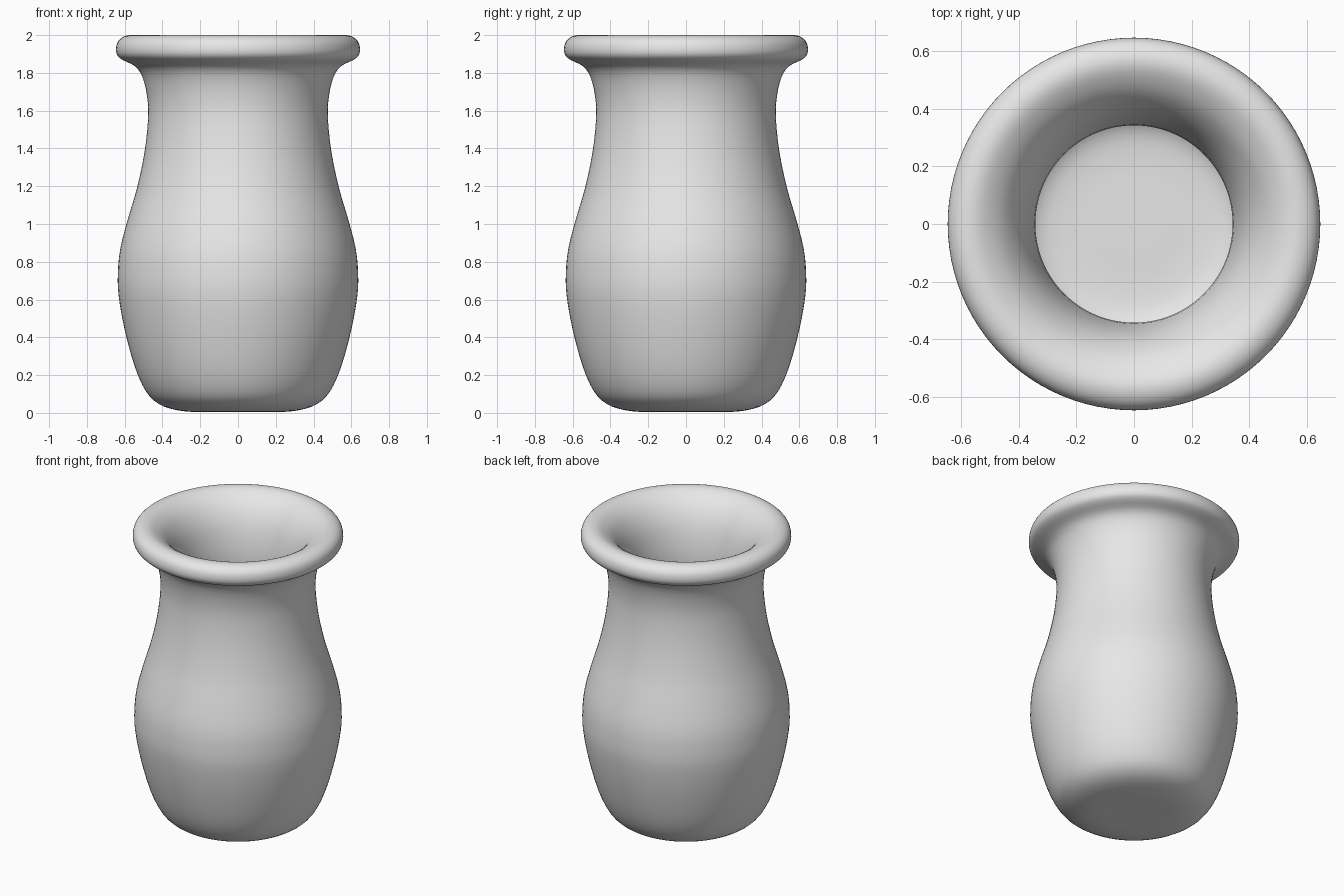
import bpy, math
from mathutils import Vector

if "Cube" in bpy.data.objects:
    bpy.data.objects.remove(bpy.data.objects["Cube"])

# Wall profile (radius, height): base centre -> outside -> lip -> inside -> floor centre
PROFILE = [(0, 0.005), (0.15, 0.005), (0.25, 0.006), (0.34, 0.018), (0.42, 0.048), (0.485, 0.11),
           (0.545, 0.24), (0.60, 0.44), (0.632, 0.62), (0.636, 0.74), (0.623, 0.87),
           (0.585, 1.02), (0.535, 1.19), (0.495, 1.38), (0.476, 1.56), (0.482, 1.68),
           (0.507, 1.78), (0.545, 1.835), (0.61, 1.868), (0.638, 1.892), (0.646, 1.925),
           (0.636, 1.965), (0.605, 1.992), (0.56, 2.0), (0.51, 1.982), (0.45, 1.935),
           (0.395, 1.85), (0.36, 1.74), (0.342, 1.60), (0.352, 1.42), (0.392, 1.20),
           (0.45, 1.00), (0.492, 0.84), (0.504, 0.70), (0.478, 0.48), (0.43, 0.30),
           (0.385, 0.20), (0.32, 0.148), (0.22, 0.134), (0.12, 0.134), (0, 0.134)]
SIDES, STEPS = 96, 3


def smooth_curve(points, steps):
    """Catmull-Rom curve through the points."""
    p = [Vector(q) for q in points]
    p = [2 * p[0] - p[1]] + p + [2 * p[-1] - p[-2]]
    out = []
    for a, b, c, d in zip(p, p[1:], p[2:], p[3:]):
        for i in range(steps):
            t = i / steps
            out.append(0.5 * (2 * b + (c - a) * t + (2 * a - 5 * b + 4 * c - d) * t * t
                              + (3 * b - a - 3 * c + d) * t ** 3))
    return out + [p[-2]]


def lathe(name, points, sides):
    """Revolve a profile that starts and ends on the z axis."""
    verts = [(0, 0, points[0].y)]
    for p in points[1:-1]:
        for k in range(sides):
            a = 2 * math.pi * k / sides
            verts.append((p.x * math.cos(a), p.x * math.sin(a), p.y))
    verts.append((0, 0, points[-1].y))
    rings, last = len(points) - 2, len(verts) - 1
    faces = []
    for k in range(sides):
        n = (k + 1) % sides
        faces.append((0, 1 + n, 1 + k))
        for r in range(rings - 1):
            lo, hi = 1 + r * sides, 1 + (r + 1) * sides
            faces.append((lo + k, lo + n, hi + n, hi + k))
        top = 1 + (rings - 1) * sides
        faces.append((top + k, top + n, last))
    mesh = bpy.data.meshes.new(name)
    mesh.from_pydata(verts, [], faces)
    mesh.polygons.foreach_set("use_smooth", [True] * len(faces))
    mesh.update()
    obj = bpy.data.objects.new(name, mesh)
    bpy.context.collection.objects.link(obj)
    return obj


# Vase body, one continuous thick wall
vase = lathe("vase", smooth_curve(PROFILE, STEPS), SIDES)
grey = bpy.data.materials.new("light grey")
grey.diffuse_color = (0.8, 0.8, 0.8, 1)
grey.use_nodes = True
grey.node_tree.nodes["Principled BSDF"].inputs["Base Color"].default_value = grey.diffuse_color
vase.data.materials.append(grey)
